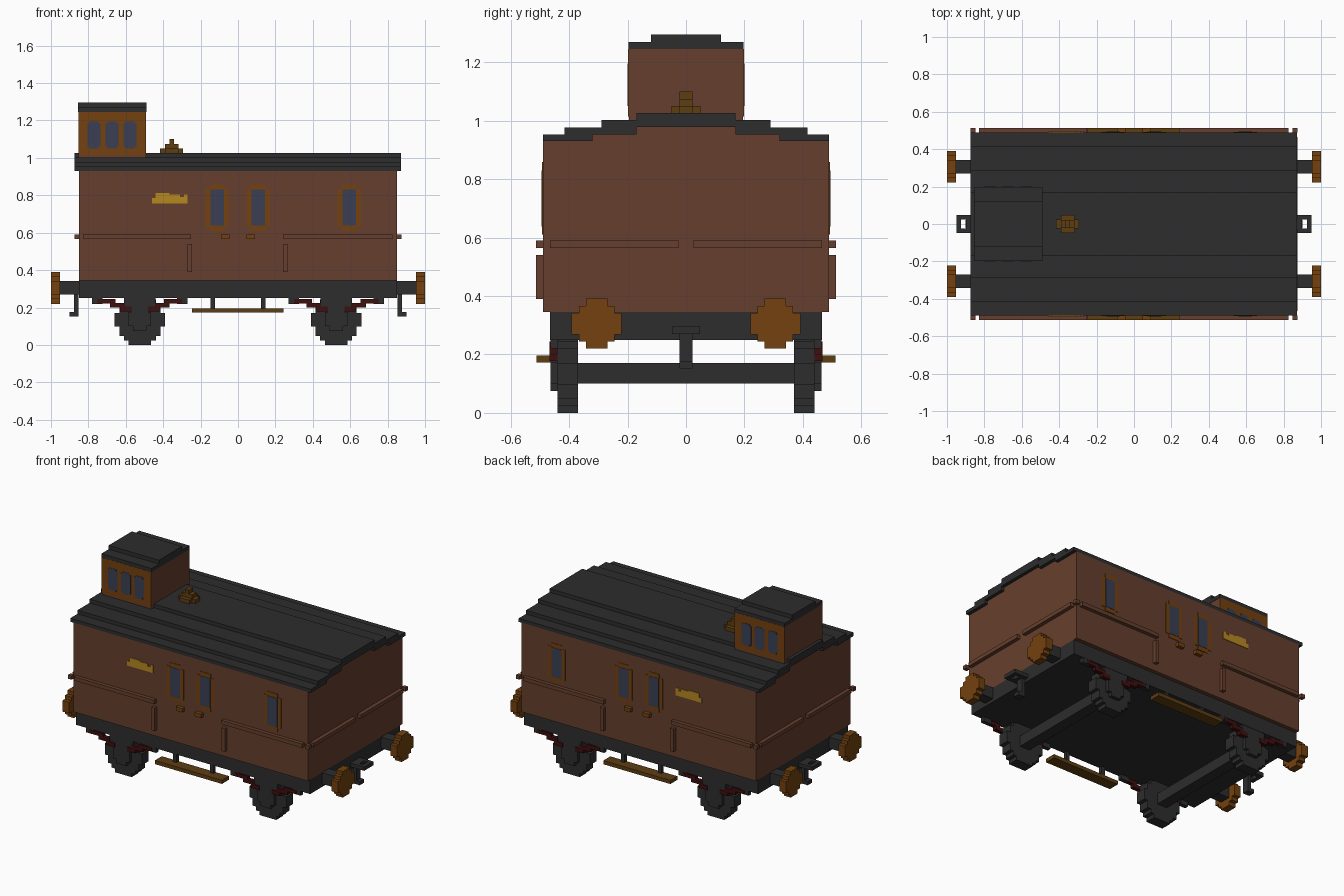
import bpy, bmesh
from mathutils import Vector

cube = bpy.data.objects.get("Cube")
if cube:
    bpy.data.objects.remove(cube, do_unlink=True)


def material(name, rgb):
    lin = [((c / 255 + 0.055) / 1.055) ** 2.4 if c > 10 else c / 255 / 12.92 for c in rgb]
    m = bpy.data.materials.new(name)
    m.use_nodes = True
    m.diffuse_color = (*lin, 1)
    bsdf = m.node_tree.nodes["Principled BSDF"]
    bsdf.inputs["Base Color"].default_value = (*lin, 1)
    bsdf.inputs["Roughness"].default_value = 0.9
    return m


BROWN = material("brown panel", (102, 63, 45))
DARK = material("charcoal", (45, 45, 45))
TRIM = material("orange brown trim", (115, 65, 14))
GLASS = material("blue grey glass", (58, 62, 84))
GOLD = material("gold", (182, 136, 32))
BRASS = material("dark brass", (94, 61, 17))
RED = material("dark red", (62, 14, 15))


def steps(rows, c=0.0):
    """Stepped symmetric outline from rows of (half width, bottom, top)."""
    right = [p for w, lo, hi in rows for p in ((w, lo), (w, hi))]
    left = [(-w, z) for w, z in reversed(right)]
    return [(c + w, z) for w, z in right + left]


def rect(u0, u1, v0, v1):
    return [(u0, v0), (u1, v0), (u1, v1), (u0, v1)]


def disc(widths, v, z0, c=0.0):
    """Stepped disc; widths counts the cells in each row."""
    return steps([(w * v / 2, z0 + i * v, z0 + (i + 1) * v) for i, w in enumerate(widths)], c)


def place(axis, u, v, w):
    return {"x": (w, u, v), "y": (u, w, v), "z": (u, v, w)}[axis]


def solid(name, mat, prisms, mirror=""):
    """One object from prisms (outline, axis, start, end), mirrored on the named axes."""
    bm = bmesh.new()
    for outline, axis, a, b in prisms:
        rings = [[bm.verts.new(place(axis, u, v, w)) for u, v in outline] for w in (a, b)]
        bm.faces.new(rings[0])
        bm.faces.new(rings[1][::-1])
        n = len(outline)
        for i in range(n):
            j = (i + 1) % n
            bm.faces.new((rings[0][j], rings[0][i], rings[1][i], rings[1][j]))
    bmesh.ops.remove_doubles(bm, verts=[], dist=1e-5)
    bmesh.ops.recalc_face_normals(bm, faces=bm.faces)
    me = bpy.data.meshes.new(name)
    bm.to_mesh(me)
    bm.free()
    me.materials.append(mat)
    ob = bpy.data.objects.new(name, me)
    bpy.context.collection.objects.link(ob)
    if mirror:
        mod = ob.modifiers.new("Mirror", "MIRROR")
        mod.use_axis = ("x" in mirror, "y" in mirror, False)
        mod.use_mirror_merge = False
    return ob


def box(x0, x1, y0, y1, z0, z1):
    return (rect(x0, x1, z0, z1), "y", y0, y1)


V = 0.0244  # cell size of the blocky details

# Main body, chassis and stepped roof
solid("body", BROWN, [(steps([(.49, .345, .93), (.32, .93, .953), (.17, .953, .978)]), "x", -.85, .85)])
solid("chassis", DARK, [box(-.85, .85, -.465, .465, .25, .345)])
upper = steps([(.49, .93, .953), (.415, .953, .977), (.29, .977, 1.002), (.17, 1.002, 1.026)])
under = [(-.32, .93), (-.32, .953), (-.17, .953), (-.17, .978),
         (.17, .978), (.17, .953), (.32, .953), (.32, .93)]
solid("roof", DARK, [(upper + under, "x", -.875, .872)])

# Raised rails and posts on the sides, rails on the ends
solid("side_mouldings", BROWN, [
    box(-.83, -.25, -.514, -.488, .565, .59), box(.24, .825, -.514, -.488, .565, .59),
    box(-.27, -.245, -.514, -.488, .39, .54), box(.24, .265, -.514, -.488, .39, .54)], "y")
solid("end_rails", BROWN, [box(.848, .875, .025, .465, .565, .59)], "xy")
solid("side_rail_ends", BROWN, [box(.848, .875, .488, .514, .565, .59)], "xy")
solid("door_handles", TRIM, [box(.045, .092, -.514, -.488, .565, .59)], "xy")

# Side windows: rounded frame plates with glass on top
for i, cx in enumerate((-.112, .108, .595)):
    hw = .0625
    frame = steps([(hw - V, .61, .634), (hw, .634, .834), (hw - V, .834, .858)], cx)
    glass = rect(cx - .036, cx + .036, .638, .83)
    solid(f"window_frame_{i + 1}", TRIM, [(frame, "y", -.493, -.485)], "y")
    solid(f"window_glass_{i + 1}", GLASS, [(glass, "y", -.495, -.487)], "y")

# Plain gilded plaque
plaque = [(-.46, .755), (-.27, .755), (-.27, .805), (-.29, .805), (-.29, .79), (-.31, .79),
          (-.31, .805), (-.365, .805), (-.365, .812), (-.44, .812), (-.44, .785), (-.46, .785)]
solid("gilded_plaque", GOLD, [(plaque, "y", -.494, -.487)], "y")

# Lookout cabin on the roof
solid("lookout_cabin", BROWN, [box(-.853, -.492, -.195, .195, .99, 1.248)])
solid("lookout_frame", TRIM, [box(-.853, -.492, -.198, -.19, 1.015, 1.246)], "y")
solid("lookout_windows", GLASS, [
    (steps([(.025, 1.05, 1.06), (.035, 1.06, 1.185), (.025, 1.185, 1.195)], cx), "y", -.2, -.192)
    for cx in (-.77, -.674, -.578)], "y")
solid("lookout_roof", DARK, [(steps([(.197, 1.246, 1.27), (.12, 1.27, 1.295)]), "x", -.855, -.49)])

# Roof lamp
lamp = -.355
solid("roof_lamp", BRASS, [
    (disc((3, 5, 5, 3), V, -2 * V, lamp), "z", 1.02, 1.05),
    box(lamp - 1.5 * V, lamp + 1.5 * V, -.022, .022, 1.05, 1.075),
    box(lamp - .5 * V, lamp + .5 * V, -.022, .022, 1.075, 1.1)])

# Wheels, axles and axle boxes
wheel_x = .525
solid("wheels", DARK, [
    (disc((5, 7, 9, 9, 11, 11, 11, 9, 9, 7, 5), V, 0, wheel_x), "y", -.44, -.37)], "xy")
solid("axles", DARK, [box(wheel_x - .036, wheel_x + .036, -.375, .375, .1, .17)], "x")
solid("axle_boxes", DARK, [
    (steps([(.036, .075, .1), (.06, .1, .175), (.045, .175, .2), (.085, .2, .255)], wheel_x),
     "y", -.463, -.435)], "xy")

# Leaf springs stepping up on both sides of each axle box
springs, pads = [], []
for s in (-1, 1):
    for d0, d1, z0, z1 in ((.045, .105, .178, .205), (.08, .16, .2, .225), (.13, .225, .222, .245)):
        x0, x1 = sorted((wheel_x + s * d0, wheel_x + s * d1))
        springs.append(box(x0, x1, -.467, -.44, z0, z1))
    x0, x1 = sorted((wheel_x + s * .2, wheel_x + s * .255))
    pads.append(box(x0, x1, -.464, -.438, .22, .252))
solid("leaf_springs", RED, springs, "xy")
solid("spring_pads", DARK, pads, "xy")

# Footboards on hangers
solid("footboards", BRASS, [box(-.245, .242, -.512, -.44, .172, .196)], "y")
solid("footboard_hangers", DARK, [box(.122, .146, -.464, -.44, .19, .255)], "xy")

# Buffers: stepped heads on square shafts
solid("buffer_heads", TRIM, [(disc((3, 5, 7, 7, 7, 5, 3), V, .22, .306), "x", .953, 1.0)], "xy")
solid("buffer_shafts", DARK, [(rect(.27, .342, .27, .343), "x", .845, .955)], "xy")

# Coupling loop and hook on each end
solid("coupling_loops", DARK, [
    box(.845, .898, -.048, .048, .27, .295), box(.925, .95, -.048, .048, .27, .295),
    box(.895, .928, -.048, -.024, .27, .295), box(.895, .928, .024, .048, .27, .295)], "x")
solid("coupling_hooks", DARK, [
    box(.852, .876, -.022, .022, .152, .275), box(.87, .9, -.022, .022, .152, .176)], "x")
